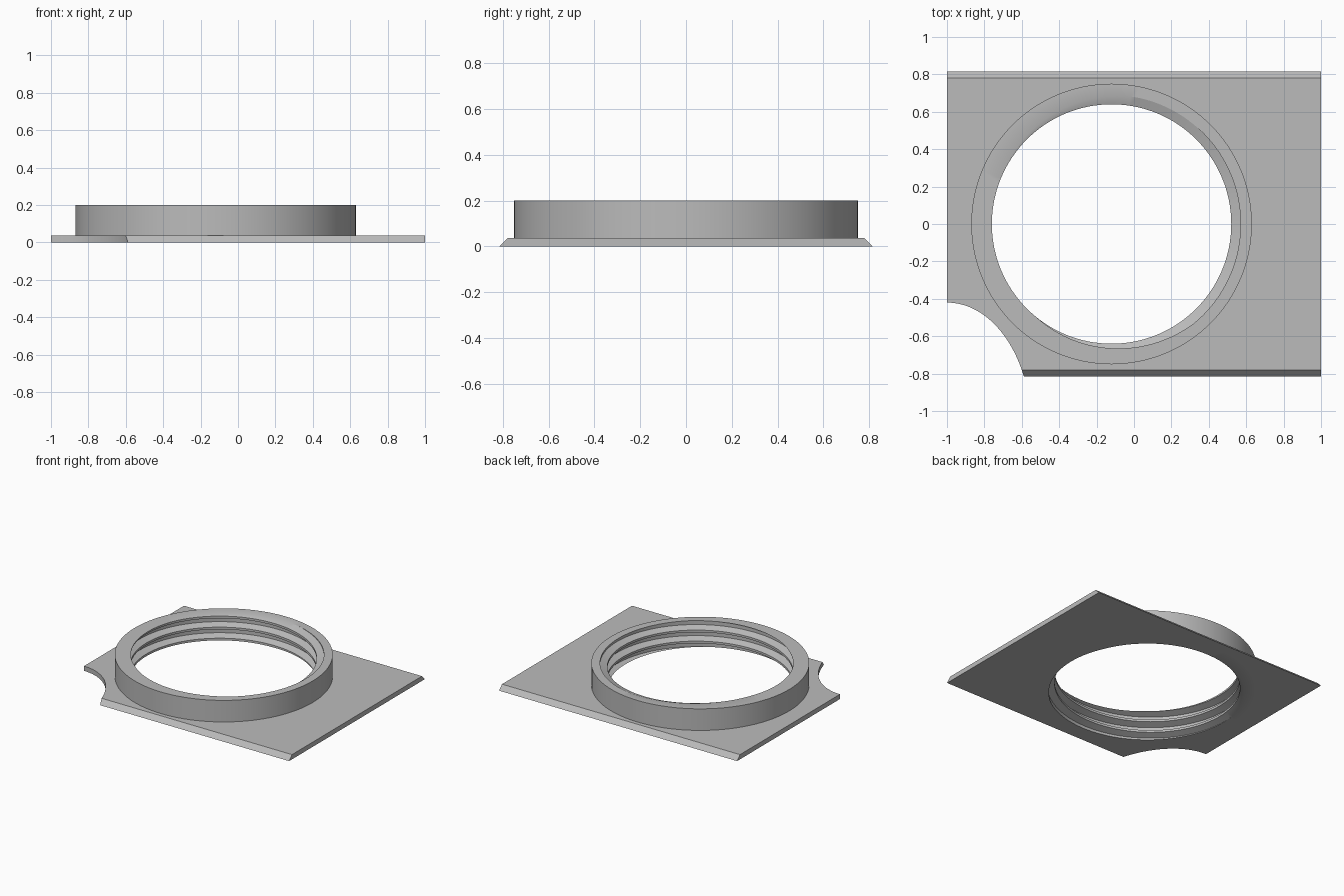
import bpy, bmesh, math

cube = bpy.data.objects.get("Cube")
if cube:
    bpy.data.objects.remove(cube, do_unlink=True)

GREY = (0.5, 0.5, 0.5, 1)
grey = bpy.data.materials.new("plain grey")
grey.use_nodes = True
grey.diffuse_color = GREY
grey.node_tree.nodes["Principled BSDF"].inputs["Base Color"].default_value = GREY

CX, R_OUT, R_CREST, R_ROOT = -0.12, 0.75, 0.64, 0.69
HEIGHT, PITCH, SEGS = 0.2, 0.084, 128
CREST_HALF, ROOT_HALF = 0.1, 0.18      # flat half widths, in pitches
CREST_ANGLE = math.radians(195)        # where a crest meets the top rim


def make_object(name, bm):
    bmesh.ops.recalc_face_normals(bm, faces=bm.faces)
    mesh = bpy.data.meshes.new(name)
    bm.to_mesh(mesh)
    bm.free()
    mesh.materials.append(grey)
    obj = bpy.data.objects.new(name, mesh)
    bpy.context.collection.objects.link(obj)
    return obj


def activate(obj):
    bpy.ops.object.select_all(action='DESELECT')
    obj.select_set(True)
    bpy.context.view_layer.objects.active = obj


def prism(name, outline, direction):
    bm = bmesh.new()
    face = bm.faces.new([bm.verts.new(p) for p in outline])
    moved = bmesh.ops.extrude_face_region(bm, geom=[face])["geom"]
    verts = [v for v in moved if isinstance(v, bmesh.types.BMVert)]
    bmesh.ops.translate(bm, verts=verts, vec=direction)
    return make_object(name, bm)


def cut(target, name, cx, cy, rx, ry):
    turns = [2 * math.pi * i / SEGS for i in range(SEGS)]
    outline = [(cx + rx * math.cos(a), cy + ry * math.sin(a), -0.1) for a in turns]
    cutter = prism(name, outline, (0, 0, 0.4))
    cutter.hide_render = True
    mod = target.modifiers.new(name, 'BOOLEAN')
    mod.operation, mod.solver, mod.object = 'DIFFERENCE', 'EXACT', cutter
    activate(target)
    bpy.ops.object.modifier_apply(modifier=name)
    bpy.data.objects.remove(cutter, do_unlink=True)


# Base plate with bevelled long edges, ring opening and scooped corner
section = [(-1, -0.815, 0), (-1, 0.815, 0), (-1, 0.78, 0.036), (-1, -0.78, 0.036)]
plate = prism("base_plate", section, (2, 0, 0))
cut(plate, "ring_opening", CX, 0, R_OUT, R_OUT)
cut(plate, "corner_scoop", -1, -1.084, 0.45, 0.664)


# Threaded ring: each column is a closed section, its inner side follows a helix
def thread_radius(z, angle):
    t = (z - HEIGHT) / PITCH - (angle - CREST_ANGLE) / (2 * math.pi)
    d = abs(t - round(t))
    s = (d - CREST_HALF) / (0.5 - ROOT_HALF - CREST_HALF)
    return R_CREST + (R_ROOT - R_CREST) * min(max(s, 0), 1)


def ring_section(angle):
    points = [(R_OUT, 0), (R_OUT, HEIGHT)]
    for turn in range(2, -6, -1):
        for offset in (0.5 - ROOT_HALF, CREST_HALF, -CREST_HALF, ROOT_HALF - 0.5):
            lift = turn + offset + (angle - CREST_ANGLE) / (2 * math.pi)
            z = min(max(HEIGHT + PITCH * lift, 0), HEIGHT)
            points.append((thread_radius(z, angle), z))
    return points


bm = bmesh.new()
columns = []
for i in range(SEGS + 1):
    a = 2 * math.pi * i / SEGS
    # The last column is one pitch higher, so its rows are paired before welding
    columns.append([bm.verts.new((CX + r * math.cos(a), r * math.sin(a), z))
                    for r, z in ring_section(a)])
for left, right in zip(columns, columns[1:]):
    for j in range(len(left)):
        k = (j + 1) % len(left)
        bm.faces.new((left[j], right[j], right[k], left[k]))
bmesh.ops.remove_doubles(bm, verts=bm.verts, dist=1e-5)
ring = make_object("threaded_ring", bm)

for obj in (plate, ring):
    activate(obj)
    bpy.ops.object.shade_smooth_by_angle(angle=math.radians(25))
